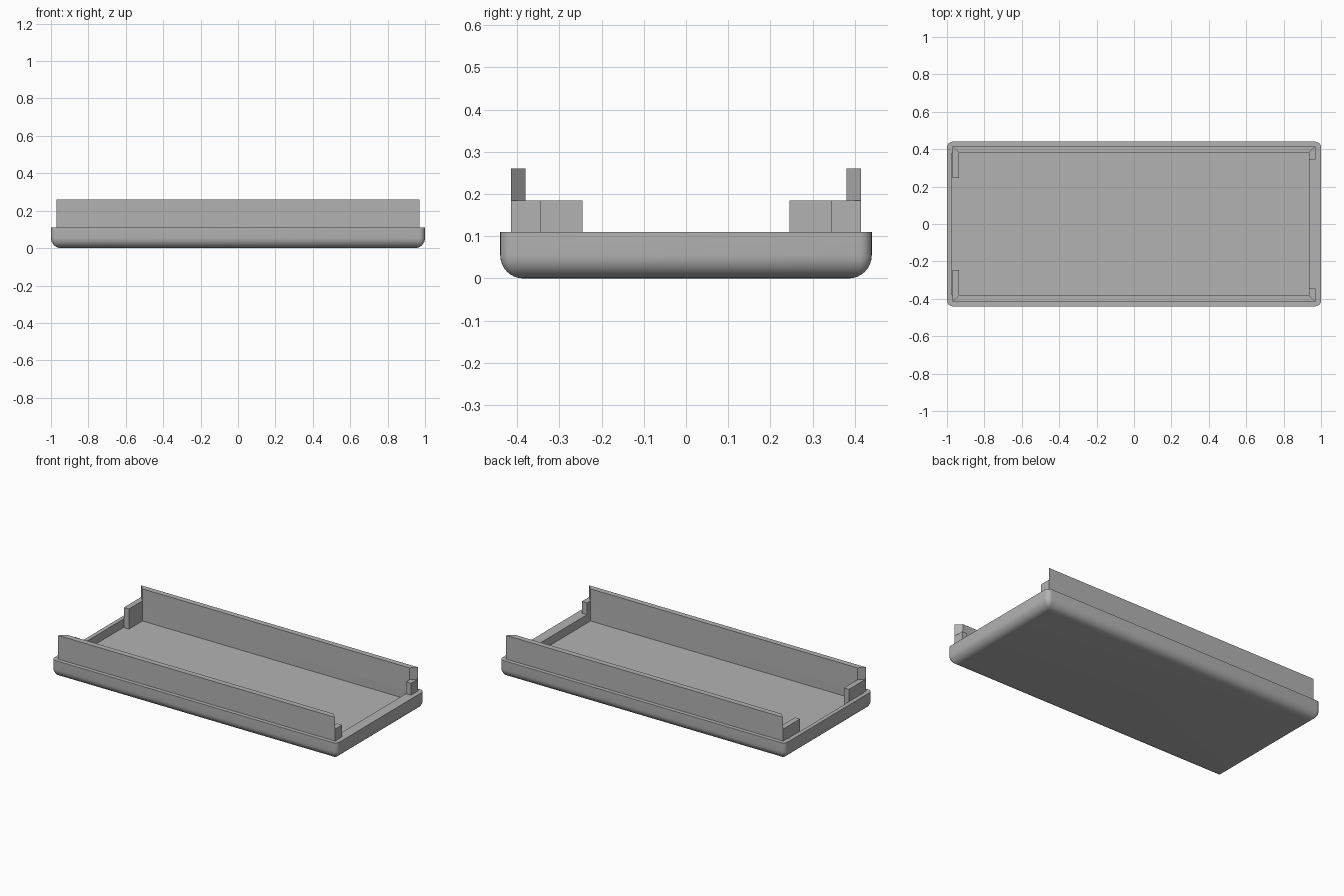
import bpy, bmesh, math

cube = bpy.data.objects.get("Cube")
if cube:
    bpy.data.objects.remove(cube, do_unlink=True)

# Single matte grey
GREY = (0.45, 0.45, 0.45, 1)
mat = bpy.data.materials.new("plain grey")
mat.use_nodes = True
mat.diffuse_color = GREY
bsdf = mat.node_tree.nodes["Principled BSDF"]
bsdf.inputs["Base Color"].default_value = GREY
bsdf.inputs["Roughness"].default_value = 0.7

# Main sizes
HALF_X, HALF_Y, RIM_Z = 1.0, 0.44, 0.11
FLOOR_Z, FILLET, CORNER = 0.057, 0.055, 0.03
OUT_X, OUT_Y = 0.97, 0.415      # outer faces of the upright walls
IN_X, IN_Y = 0.935, 0.38        # inner faces of the upright walls
WALL_Z, RETURN_Z = 0.26, 0.185


def finish(bm, name, smooth=False):
    bmesh.ops.recalc_face_normals(bm, faces=bm.faces)
    mesh = bpy.data.meshes.new(name)
    bm.to_mesh(mesh)
    bm.free()
    mesh.materials.append(mat)
    obj = bpy.data.objects.new(name, mesh)
    bpy.context.collection.objects.link(obj)
    if smooth:
        bpy.ops.object.select_all(action="DESELECT")
        obj.select_set(True)
        bpy.context.view_layer.objects.active = obj
        bpy.ops.object.shade_smooth_by_angle(angle=math.radians(35))
    return obj


def rounded_ring(bm, x0, x1, y0, y1, r, z, steps=6):
    """Loop of vertices around a rounded rectangle."""
    ring = []
    corners = ((x1 - r, y1 - r), (x0 + r, y1 - r), (x0 + r, y0 + r), (x1 - r, y0 + r))
    for q, (cx, cy) in enumerate(corners):
        for i in range(steps + 1):
            a = math.pi / 2 * (q + i / steps)
            ring.append(bm.verts.new((cx + r * math.cos(a), cy + r * math.sin(a), z)))
    return ring


def prism(name, plan, z0, z1):
    bm = bmesh.new()
    low = [bm.verts.new((x, y, z0)) for x, y in plan]
    face = bm.faces.new(low)
    top = bmesh.ops.extrude_face_region(bm, geom=[face])["geom"]
    for v in top:
        if isinstance(v, bmesh.types.BMVert):
            v.co.z = z1
    return finish(bm, name)


# Shallow tray with a rounded underside and a sunken floor
bm = bmesh.new()
rings = []
for i in range(9):
    a = math.pi / 2 * i / 8
    inset = FILLET * (1 - math.sin(a))
    x, y = HALF_X - inset, HALF_Y - inset
    rings.append(rounded_ring(bm, -x, x, -y, y, max(CORNER - inset, 0.003),
                              FILLET * (1 - math.cos(a))))
rings.append(rounded_ring(bm, -HALF_X, HALF_X, -HALF_Y, HALF_Y, CORNER, RIM_Z))
for z in (RIM_Z, FLOOR_Z):
    rings.append(rounded_ring(bm, -OUT_X - 0.004, IN_X, -IN_Y, IN_Y, 0.001, z))
for a, b in zip(rings, rings[1:]):
    for i in range(len(a)):
        j = (i + 1) % len(a)
        bm.faces.new((a[i], a[j], b[j], b[i]))
bm.faces.new(rings[0])
bm.faces.new(rings[-1])
finish(bm, "tray", smooth=True)

for side, s in (("front", -1), ("back", 1)):
    # Tall long wall with mitred ends
    prism(side + "_wall",
          [(-OUT_X, s * OUT_Y), (OUT_X, s * OUT_Y), (IN_X, s * IN_Y), (-IN_X, s * IN_Y)],
          RIM_Z, WALL_Z)
    # Low corner returns: short on the left end, long on the right end
    for end, e, reach, base in (("left", 1, 0.345, RIM_Z), ("right", -1, 0.245, FLOOR_Z)):
        prism(f"{side}_{end}_return",
              [(e * OUT_X, s * OUT_Y), (e * OUT_X, s * reach),
               (e * IN_X, s * reach), (e * IN_X, s * IN_Y)],
              base, RETURN_Z)
